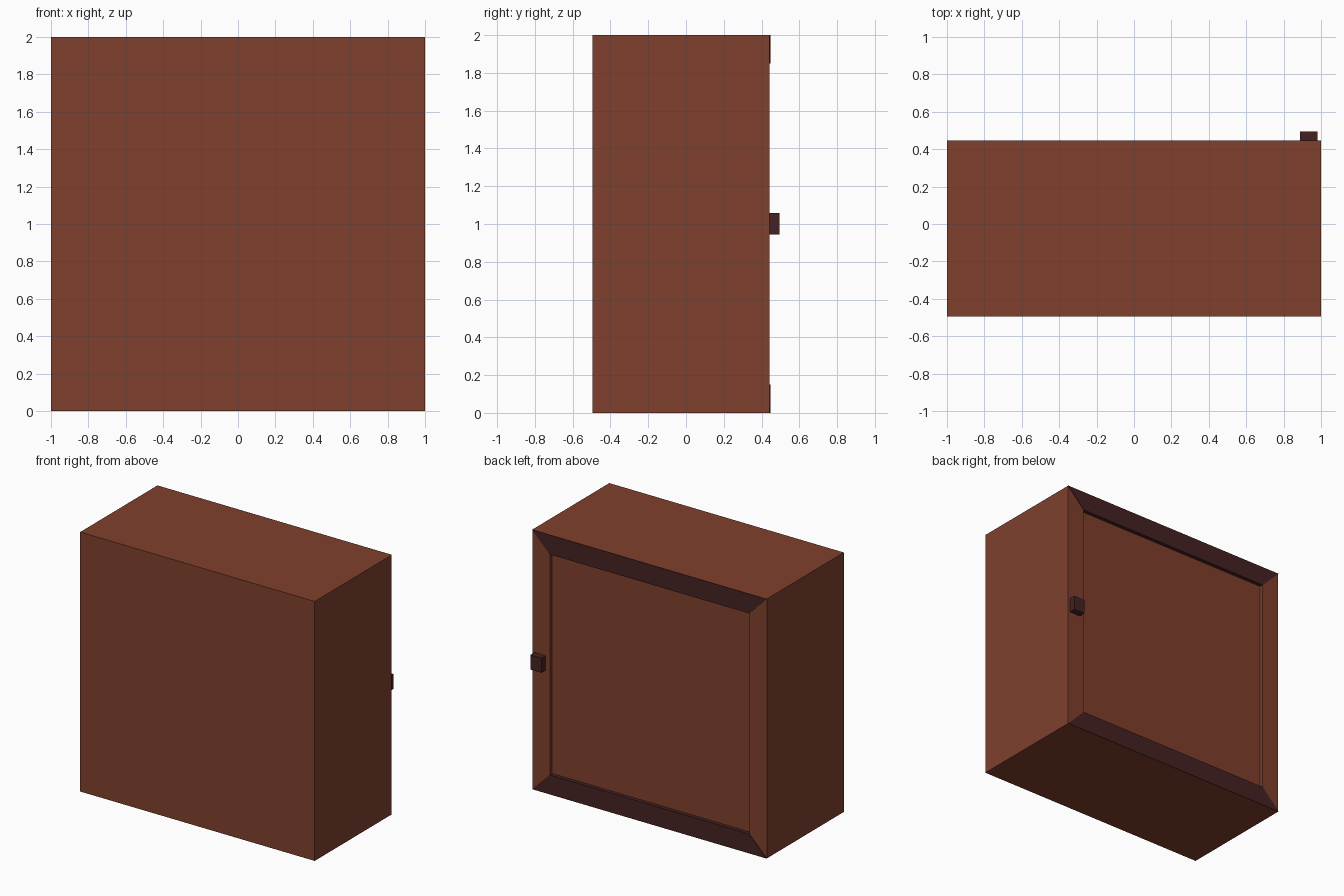
import bpy, bmesh
from mathutils import Vector

if "Cube" in bpy.data.objects:
    bpy.data.objects.remove(bpy.data.objects["Cube"])

FRONT, BACK, TIP = -0.494, 0.443, 0.494   # depth stations along y
RIM, RECESS, PLATE = 0.15, 0.025, 0.004   # frame width, panel recess, plate thickness


def material(name, colour):
    m = bpy.data.materials.new(name)
    m.diffuse_color = (*colour, 1)
    m.use_nodes = True
    m.node_tree.nodes["Principled BSDF"].inputs["Base Color"].default_value = m.diffuse_color
    return m


brown = material("brown wood", (0.212, 0.051, 0.026))
dark = material("dark wood", (0.059, 0.016, 0.016))


def add_object(name, bm, *mats):
    bmesh.ops.recalc_face_normals(bm, faces=bm.faces)
    mesh = bpy.data.meshes.new(name)
    bm.to_mesh(mesh)
    bm.free()
    for m in mats:
        mesh.materials.append(m)
    ob = bpy.data.objects.new(name, mesh)
    bpy.context.collection.objects.link(ob)
    return ob


def box(lo, hi):
    bm = bmesh.new()
    bmesh.ops.create_cube(bm, size=1)
    for v in bm.verts:
        v.co = Vector([lo[i] + (v.co[i] + 0.5) * (hi[i] - lo[i]) for i in range(3)])
    return bm


# Cabinet body with a recessed panel in the back face
bm = box((-1, FRONT, 0), (1, BACK, 2))
bm.normal_update()
panel = max(bm.faces, key=lambda f: f.calc_center_median().y)
bmesh.ops.inset_region(bm, faces=[panel], thickness=RIM, use_even_offset=True)
ledge = bmesh.ops.inset_region(bm, faces=[panel], thickness=0.0005)["faces"]
for v in panel.verts:
    v.co.y -= RECESS
bm.normal_update()
for f in ledge:  # upper and lower ledges match the dark rails
    if abs(f.normal.z) > 0.7:
        f.material_index = 1
add_object("cabinet_body", bm, brown, dark)

# Mitred dark rails along the top and bottom of the back
for name, outer, inner in (("top_rail", 2, 2 - RIM), ("bottom_rail", 0, RIM)):
    bm = bmesh.new()
    corners = ((-1, outer), (1, outer), (1 - RIM, inner), (RIM - 1, inner))
    face = bm.faces.new([bm.verts.new((x, BACK, z)) for x, z in corners])
    new = bmesh.ops.extrude_face_region(bm, geom=[face])["geom"]
    for v in new:
        if isinstance(v, bmesh.types.BMVert):
            v.co.y += PLATE
    add_object(name, bm, dark)

# Small square knob on the side stile
add_object("knob", box((0.887, BACK, 0.945), (0.982, TIP, 1.058)), dark)
